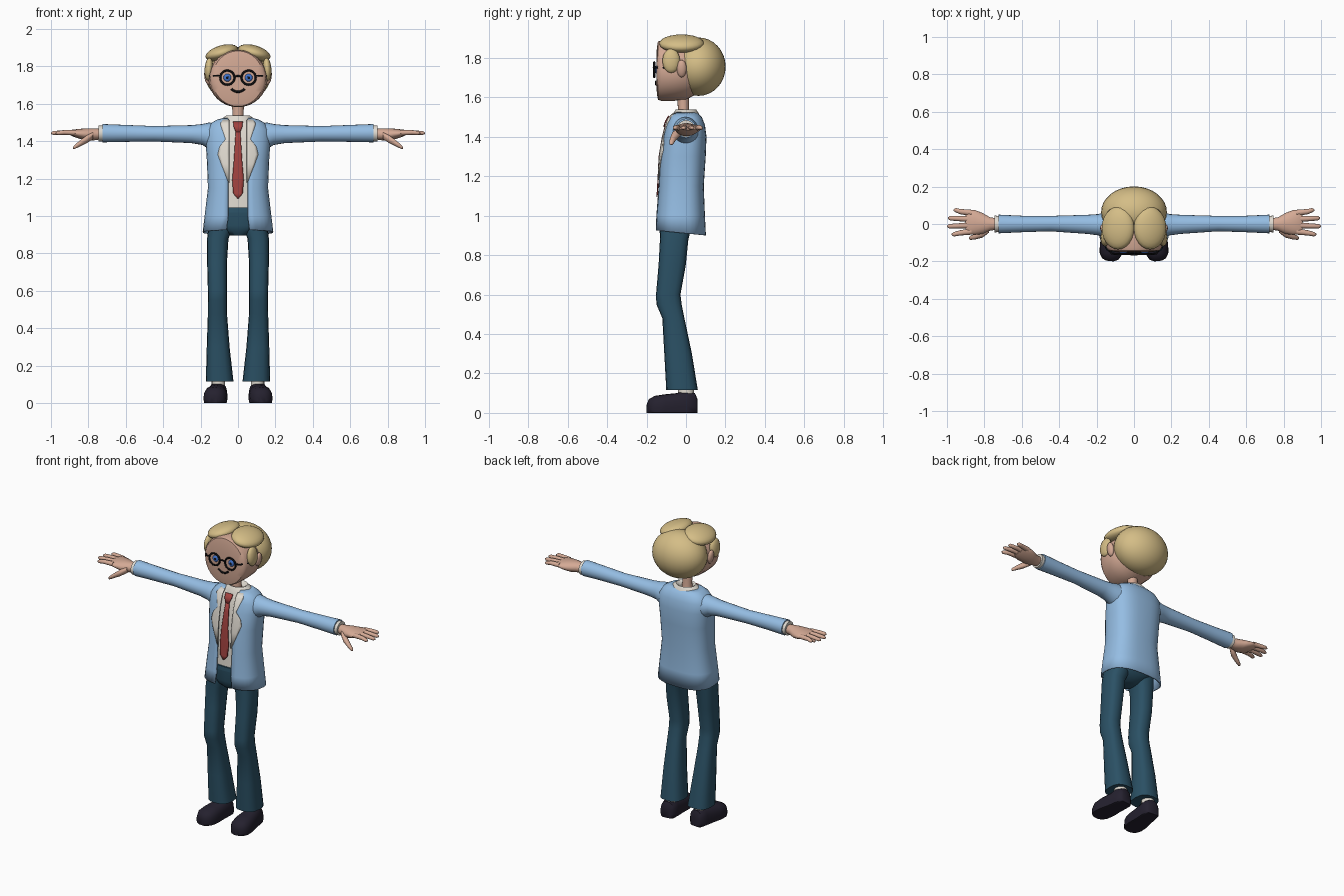
import bpy, bmesh, math
from mathutils import Matrix

if "Cube" in bpy.data.objects:
    bpy.data.objects.remove(bpy.data.objects["Cube"])


def mat(name, r, g, b):
    m = bpy.data.materials.new(name)
    m.diffuse_color = (r, g, b, 1)
    m.use_nodes = True
    m.node_tree.nodes["Principled BSDF"].inputs["Base Color"].default_value = m.diffuse_color
    return m


JACKET = mat("light blue cloth", .30, .51, .77)
PANTS = mat("dark teal cloth", .024, .082, .13)
SKIN = mat("skin", .66, .40, .30)
HAIR = mat("blond hair", .66, .51, .24)
TIE = mat("red tie", .36, .055, .05)
WHITE = mat("off white cloth", .74, .70, .63)
SHOE = mat("dark shoe", .018, .015, .028)
BLACK = mat("black", .005, .005, .006)
BLUE = mat("blue iris", .05, .17, .6)


def finish(name, bm, m, angle=45, solid=0):
    bmesh.ops.recalc_face_normals(bm, faces=bm.faces)
    me = bpy.data.meshes.new(name)
    bm.to_mesh(me)
    bm.free()
    me.materials.append(m)
    ob = bpy.data.objects.new(name, me)
    bpy.context.collection.objects.link(ob)
    bpy.ops.object.select_all(action='DESELECT')
    ob.select_set(True)
    bpy.context.view_layer.objects.active = ob
    bpy.ops.object.shade_smooth_by_angle(angle=math.radians(angle))
    if solid:
        s = ob.modifiers.new("thickness", 'SOLIDIFY')
        s.thickness, s.offset = solid, 0
    return ob


def power(v, p):
    return math.copysign(abs(v) ** p, v)


def skin_rows(bm, rows, closed):
    """Quads between successive rows of points."""
    vs = [[bm.verts.new(p) for p in row] for row in rows]
    n = len(rows[0])
    for a, b in zip(vs, vs[1:]):
        for i in range(n if closed else n - 1):
            j = (i + 1) % n
            bm.faces.new((a[i], a[j], b[j], b[i]))
    return vs


def tube(name, axis, rings, m, n=20, p=1.0, angle=45, floor=None, turn=None):
    """Loft of rings (cx, cy, cz, ru, rv) placed across the axis."""
    rows = []
    for cx, cy, cz, ru, rv in rings:
        row = []
        for i in range(n):
            t = 2 * math.pi * i / n
            u, v = ru * power(math.cos(t), p), rv * power(math.sin(t), p)
            q = {'x': (cx, cy + u, cz + v), 'y': (cx + u, cy, cz + v),
                 'z': (cx + u, cy + v, cz)}[axis]
            row.append(q if floor is None else (q[0], q[1], max(q[2], floor)))
        rows.append(row)
    bm = bmesh.new()
    vs = skin_rows(bm, rows, True)
    bm.faces.new(vs[0])
    bm.faces.new(vs[-1])
    if turn:
        bmesh.ops.transform(bm, matrix=turn, verts=bm.verts)
    return finish(name, bm, m, angle)


def ball(name, c, r, m, tilt=0, seg=24):
    bm = bmesh.new()
    mx = Matrix.Translation(c) @ Matrix.Rotation(math.radians(tilt), 4, 'Y') @ Matrix.Diagonal((*r, 1))
    bmesh.ops.create_uvsphere(bm, u_segments=seg, v_segments=seg // 2, radius=1, matrix=mx)
    return finish(name, bm, m, 60)


def wire(name, pts, r, m, cyclic=False):
    cu = bpy.data.curves.new(name, 'CURVE')
    cu.dimensions, cu.bevel_depth, cu.bevel_resolution = '3D', r, 2
    cu.use_fill_caps = True
    s = cu.splines.new('POLY')
    s.points.add(len(pts) - 1)
    for q, co in zip(s.points, pts):
        q.co = (*co, 1)
    s.use_cyclic_u = cyclic
    cu.materials.append(m)
    ob = bpy.data.objects.new(name, cu)
    bpy.context.collection.objects.link(ob)


# Torso profile: z, half width, front y, back y
BODY = [(.925, .185, -.152, .097), (1.0, .175, -.148, .092), (1.15, .157, -.137, .086),
        (1.3, .163, -.130, .096), (1.4, .170, -.113, .10), (1.46, .166, -.098, .092),
        (1.495, .14, -.085, .078), (1.512, .11, -.07, .062), (1.522, .07, -.052, .045)]
P = .75


def body_at(z):
    for a, b in zip(BODY, BODY[1:]):
        if z <= b[0]:
            t = max(0, (z - a[0]) / (b[0] - a[0]))
            return [a[i] + t * (b[i] - a[i]) for i in (1, 2, 3)]
    return BODY[-1][1:]


def front_y(x, z):
    rx, yf, yb = body_at(z)
    a = math.asin(min(1, abs(x) / rx) ** (1 / P))
    return (yf + yb) / 2 - (yb - yf) / 2 * math.cos(a) ** P


def plate(name, rows, lift, m):
    """Thin panel following the chest, rows of (z, x from, x to)."""
    pts = []
    for z, x0, x1 in rows:
        xs = [x0 + (x1 - x0) * i / 4 for i in range(5)]
        pts.append([(x, front_y(x, z) - lift, z) for x in xs])
    bm = bmesh.new()
    skin_rows(bm, pts, False)
    return finish(name, bm, m, 45, .006)


# Jacket, open at the front, with a hem dipping towards the back
rows = []
for k, (z, rx, yf, yb) in enumerate(BODY):
    gap = .062 if k == 0 else .052
    a0 = math.asin((gap / rx) ** (1 / P))
    row = []
    for i in range(33):
        a = a0 + (2 * math.pi - 2 * a0) * i / 32
        y = (yf + yb) / 2 - (yb - yf) / 2 * power(math.cos(a), P)
        dip = -.1 * (y + .15) if k == 0 else 0
        row.append((rx * power(math.sin(a), P), y, z + dip))
    rows.append(row)
bm = bmesh.new()
skin_rows(bm, rows, False)
finish("jacket", bm, JACKET, 50, .008)

# Shirt, trouser top, collar and neck
tube("shirt", 'z', [(0, (yf + yb) / 2, z, rx - .018, (yb - yf) / 2 - .013)
                    for z, rx, yf, yb in BODY[1:-1]], WHITE, 28, P)
tube("trouser_hips", 'z', [(0, -.06, .895, .04, .05), (0, -.055, .92, .09, .075),
                           (0, -.045, .95, .15, .092), (0, -.04, 1.04, .15, .1)], PANTS, 24, .8)
tube("waistband", 'z', [(0, -.04, 1.02, .153, .104), (0, -.04, 1.045, .15, .102)], PANTS, 24, .8)
tube("collar", 'z', [(0, 0, 1.495, .11, .072), (0, 0, 1.52, .088, .064), (0, 0, 1.537, .062, .052),
                     (0, 0, 1.53, .05, .042), (0, -.01, 1.50, .035, .03)], WHITE, 24)
tube("neck", 'z', [(0, -.01, 1.48, .036, .034), (0, -.013, 1.54, .03, .028),
                   (0, -.015, 1.62, .032, .03)], SKIN, 16)

# Tie
plate("tie", [(1.455, -.012, .012), (1.4, -.016, .016), (1.3, -.022, .022), (1.19, -.031, .031),
              (1.12, -.025, .025), (1.095, -.004, .004)], .006, TIE)
plate("tie_knot", [(1.505, -.026, .026), (1.48, -.024, .024), (1.45, -.012, .012)], .012, TIE)

# Head: upright flat face, then the hair volumes
tube("head", 'y', [(0, -.150, 1.735, .05, .05), (0, -.148, 1.735, .11, .115),
                   (0, -.142, 1.735, .138, .148), (0, -.125, 1.735, .15, .153),
                   (0, -.06, 1.735, .158, .153), (0, .0, 1.735, .158, .148),
                   (0, .06, 1.74, .12, .12)], SKIN, 32)
ball("back_hair", (0, .063, 1.755), (.176, .138, .148), HAIR, 0, 32)
wire("smile", [(.036 * i / 5, -.151, 1.664 + .016 * (i / 5) ** 2) for i in range(-5, 6)], .006, BLACK)

# Glasses bridge
wire("glasses_bridge", [(-.02, -.162, 1.745), (0, -.164, 1.75), (.02, -.162, 1.745)], .005, BLACK)

for s, side in ((1, "left"), (-1, "right")):
    # Hair locks, ears
    ball(side + "_fringe", (s * .086, -.022, 1.872), (.09, .114, .041), HAIR, s * 16)
    ball(side + "_side_lock", (s * .156, -.075, 1.785), (.023, .045, .062), HAIR, -s * 4, 16)
    ball(side + "_ear", (s * .163, -.022, 1.745), (.017, .025, .045), SKIN, s * 8, 16)

    # Eyes and glasses
    ball(side + "_eye", (s * .057, -.149, 1.74), (.021, .009, .021), BLUE, 0, 16)
    ball(side + "_pupil", (s * .057, -.156, 1.74), (.008, .004, .008), BLACK, 0, 12)
    wire(side + "_glasses_rim", [(s * .057 + .038 * math.cos(t * math.pi / 12), -.161,
                                  1.74 + .038 * math.sin(t * math.pi / 12)) for t in range(24)],
         .0055, BLACK, True)
    wire(side + "_glasses_arm", [(s * .093, -.161, 1.75), (s * .12, -.159, 1.75),
                                 (s * .15, -.11, 1.75), (s * .163, -.03, 1.755)], .005, BLACK)

    # Lapel
    plate(side + "_lapel", [(z, s * .047, s * x) for z, x in
                            ((1.515, .085), (1.49, .094), (1.41, .066), (1.37, .098),
                             (1.33, .108), (1.28, .09), (1.18, .051))], .007, WHITE)

    # Sleeve and cuff
    tube(side + "_sleeve", 'x', [(s * x, y, z, ry, rz) for x, y, z, ry, rz in
                                 ((.09, 0, 1.42, .07, .07), (.155, -.002, 1.428, .065, .072),
                                  (.19, -.004, 1.436, .057, .056), (.25, -.002, 1.438, .051, .048),
                                  (.45, .002, 1.44, .041, .041), (.6, 0, 1.442, .044, .045),
                                  (.725, 0, 1.443, .050, .049))], JACKET, 20)
    tube(side + "_cuff", 'x', [(s * .71, 0, 1.442, .042, .042), (s * .745, 0, 1.441, .045, .043)],
         WHITE, 20)

    # Hand: palm, fingers, thumb
    tube(side + "_palm", 'x', [(s * x, y, z, ry, rz) for x, y, z, ry, rz in
                               ((.735, 0, 1.438, .03, .028), (.77, 0, 1.437, .036, .032),
                                (.81, .003, 1.436, .056, .033), (.85, .008, 1.44, .066, .026),
                                (.885, .01, 1.444, .066, .018), (.9, .01, 1.445, .055, .01))], SKIN, 20)
    for k, tip in enumerate((.975, 1.0, .995, .965)):
        y = -.04 + .033 * k
        dy = .005 * (k - 1.5)
        tube(f"{side}_finger_{k + 1}", 'x',
             [(s * .87, y, 1.445, .017, .015), (s * .93, y + dy, 1.447, .014, .013),
              (s * (tip - .012), y + 2 * dy, 1.444, .012, .011), (s * tip, y + 2 * dy, 1.443, .004, .004)],
             SKIN, 10, angle=60)
    tube(side + "_thumb", 'x', [(s * .775, -.028, 1.43, .018, .02), (s * .81, -.052, 1.41, .021, .022),
                                (s * .85, -.068, 1.385, .015, .016), (s * .875, -.074, 1.368, .011, .011),
                                (s * .882, -.075, 1.364, .004, .004)], SKIN, 10, angle=60)

    # Trouser leg with a bent knee and flared hem
    tube(side + "_trouser_leg", 'z', [(s * x, y, z, rx, ry) for z, x, y, rx, ry in
                                      ((.115, .098, -.02, .074, .08), (.3, .106, -.04, .061, .07),
                                       (.48, .11, -.064, .051, .056), (.55, .11, -.086, .051, .064),
                                       (.6, .11, -.09, .051, .062), (.75, .112, -.07, .053, .069),
                                       (.88, .108, -.06, .057, .072), (.97, .085, -.05, .07, .085))],
         PANTS, 16, .75, 35)

    # Sock and shoe, toes turned slightly outwards
    tube(side + "_sock", 'z', [(s * .105, 0, .08, .036, .04), (s * .105, 0, .14, .036, .04)], WHITE, 16)
    turn = Matrix.Translation((s * .108, 0, 0)) @ Matrix.Rotation(s * math.radians(6), 4, 'Z')
    tube(side + "_shoe", 'y', [(0, y, .3 * h, w, .7 * h) for y, w, h in
                               ((.056, .03, .075), (.045, .046, .1), (0, .052, .113), (-.05, .055, .1),
                                (-.11, .063, .094), (-.16, .06, .086), (-.188, .044, .07),
                                (-.199, .02, .045))], SHOE, 20, .8, 50, 0, turn)
